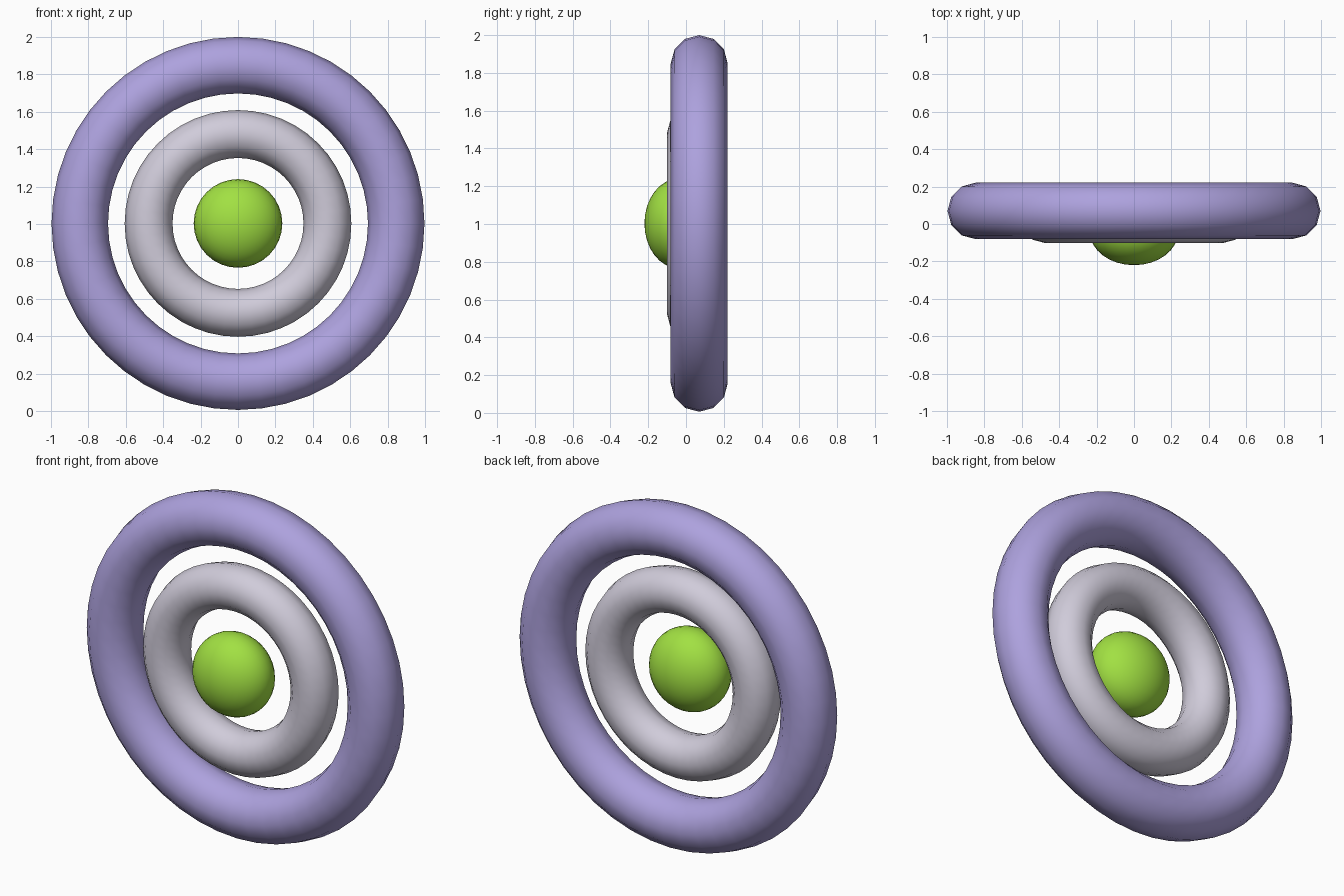
import bpy
import math

cube = bpy.data.objects.get("Cube")
if cube:
    bpy.data.objects.remove(cube, do_unlink=True)

CENTRE_Z = 1.003


def make_material(name, rgb):
    mat = bpy.data.materials.new(name)
    mat.use_nodes = True
    colour = (*rgb, 1.0)
    mat.diffuse_color = colour
    mat.node_tree.nodes["Principled BSDF"].inputs["Base Color"].default_value = colour
    return mat


def finish(name, mat):
    obj = bpy.context.object
    obj.name = name
    obj.data.materials.append(mat)
    bpy.ops.object.shade_smooth()
    return obj


def upright_ring(name, major, minor, y, mat):
    bpy.ops.mesh.primitive_torus_add(
        major_radius=major, minor_radius=minor,
        major_segments=48, minor_segments=12,
        location=(0, y, CENTRE_Z), rotation=(math.pi / 2, 0, 0))
    return finish(name, mat)


purple = make_material("lavender purple", (0.42, 0.36, 0.73))
grey = make_material("pale grey", (0.63, 0.60, 0.70))
green = make_material("lime green", (0.36, 0.75, 0.055))

# Two rings standing upright, one inside the other
upright_ring("outer_ring", 0.846, 0.151, 0.07, purple)
upright_ring("inner_ring", 0.478, 0.128, 0.027, grey)

# Ball in the middle, slightly flattened from front to back
bpy.ops.mesh.primitive_uv_sphere_add(
    segments=32, ring_count=16, radius=0.237,
    location=(0, -0.04, CENTRE_Z), rotation=(math.pi / 2, 0, 0))
bpy.context.object.scale = (1, 1, 0.76)
finish("centre_ball", green)
